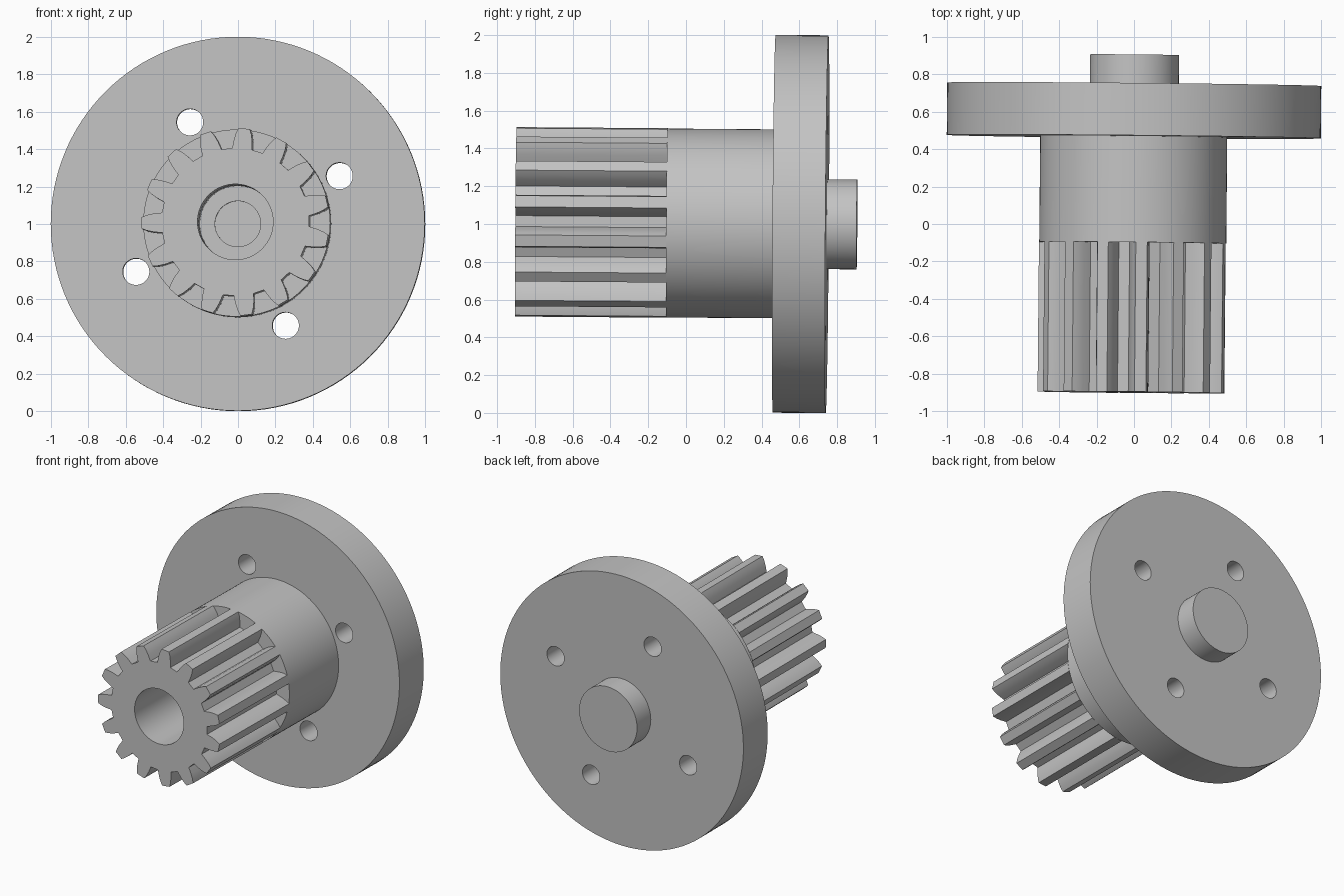
import bpy
import bmesh
from math import sin, cos, radians, tau
from mathutils import Matrix, Vector

cube = bpy.data.objects.get("Cube")
if cube:
    bpy.data.objects.remove(cube, do_unlink=True)

steel = bpy.data.materials.new("grey_steel")
steel.use_nodes = True
GREY = (0.55, 0.55, 0.55, 1)
steel.diffuse_color = GREY
steel.node_tree.nodes["Principled BSDF"].inputs["Base Color"].default_value = GREY

SEGMENTS = 128
# The whole part leans very slightly about the flange centre
CENTRE = Vector((0, 0.607, 1.0))
LEAN = (Matrix.Translation(CENTRE) @ Matrix.Rotation(-0.0095, 4, "Z")
        @ Matrix.Rotation(-0.0075, 4, "X") @ Matrix.Translation(-CENTRE))


def polar(r, a, y):
    return Vector((r * cos(a), y, 1 + r * sin(a)))


def finish(name, bm):
    bmesh.ops.recalc_face_normals(bm, faces=bm.faces)
    bm.transform(LEAN)
    mesh = bpy.data.meshes.new(name)
    bm.to_mesh(mesh)
    bm.free()
    mesh.materials.append(steel)
    obj = bpy.data.objects.new(name, mesh)
    bpy.context.collection.objects.link(obj)
    return obj


def prism(name, outline, y0, y1):
    """Extrude a list of (radius, angle) points along the axis."""
    bm = bmesh.new()
    face = bm.faces.new([bm.verts.new(polar(r, a, y0)) for r, a in outline])
    ext = bmesh.ops.extrude_face_region(bm, geom=[face], use_keep_orig=True)
    moved = [v for v in ext["geom"] if isinstance(v, bmesh.types.BMVert)]
    bmesh.ops.translate(bm, verts=moved, vec=(0, y1 - y0, 0))
    return finish(name, bm)


def lathe(name, profile):
    """Revolve (radius, y) points around the axis."""
    bm = bmesh.new()
    verts = [bm.verts.new(polar(r, 0, y)) for r, y in profile]
    edges = [bm.edges.new(pair) for pair in zip(verts, verts[1:])]
    bmesh.ops.spin(bm, geom=verts + edges, cent=(0, 0, 1), axis=(0, 1, 0),
                   angle=tau, steps=SEGMENTS, use_merge=True)
    bmesh.ops.remove_doubles(bm, verts=bm.verts, dist=1e-5)
    return finish(name, bm)


def rod(name, radius, y0, y1, offset=0, angle=0):
    """Round cutter, optionally moved off the axis."""
    bm = bmesh.new()
    at = polar(offset, angle, (y0 + y1) / 2)
    bmesh.ops.create_cone(bm, cap_ends=True, segments=64, radius1=radius,
                          radius2=radius, depth=y1 - y0,
                          matrix=Matrix.Translation(at) @ Matrix.Rotation(radians(90), 4, "X"))
    obj = finish(name, bm)
    obj.hide_render = True
    return obj


def activate(obj):
    bpy.ops.object.select_all(action="DESELECT")
    obj.select_set(True)
    bpy.context.view_layer.objects.active = obj


def cut(obj, cutter):
    mod = obj.modifiers.new("cut", "BOOLEAN")
    mod.operation = "DIFFERENCE"
    mod.solver = "EXACT"
    mod.object = cutter
    activate(obj)
    bpy.ops.object.modifier_apply(modifier=mod.name)
    bpy.data.objects.remove(cutter, do_unlink=True)


# Pinion teeth: half of one tooth flank, mirrored and repeated
TEETH = 15
PHASE = 12.6
flank = [(0.395, 7.8), (0.44, 6.4), (0.475, 5.0), (0.502, 3.5)]
tooth = [(r, -a) for r, a in flank] + [(r, a) for r, a in reversed(flank)]
outline = [(r, radians(PHASE + a) + tau * i / TEETH)
           for i in range(TEETH) for r, a in tooth]
pinion = prism("pinion_gear", outline, -0.9, -0.1)
cut(pinion, rod("bore_cutter", 0.202, -1.0, 0.0))

# Collar, flange and rear boss with the blind stepped bore
hub = lathe("flanged_hub", [
    (0, 0.56), (0.122, 0.56), (0.122, 0.5), (0.202, 0.5), (0.202, -0.1),
    (0.5, -0.1), (0.5, 0.467), (1, 0.467), (1, 0.747),
    (0.238, 0.747), (0.238, 0.905), (0, 0.905)])

# Four bolt holes through the flange
for i in range(4):
    cut(hub, rod("bolt_hole_cutter", 0.071, 0.3, 0.9, 0.601, radians(25.2 + 90 * i)))

for obj in (pinion, hub):
    activate(obj)
    bpy.ops.object.shade_smooth_by_angle(angle=radians(25))
